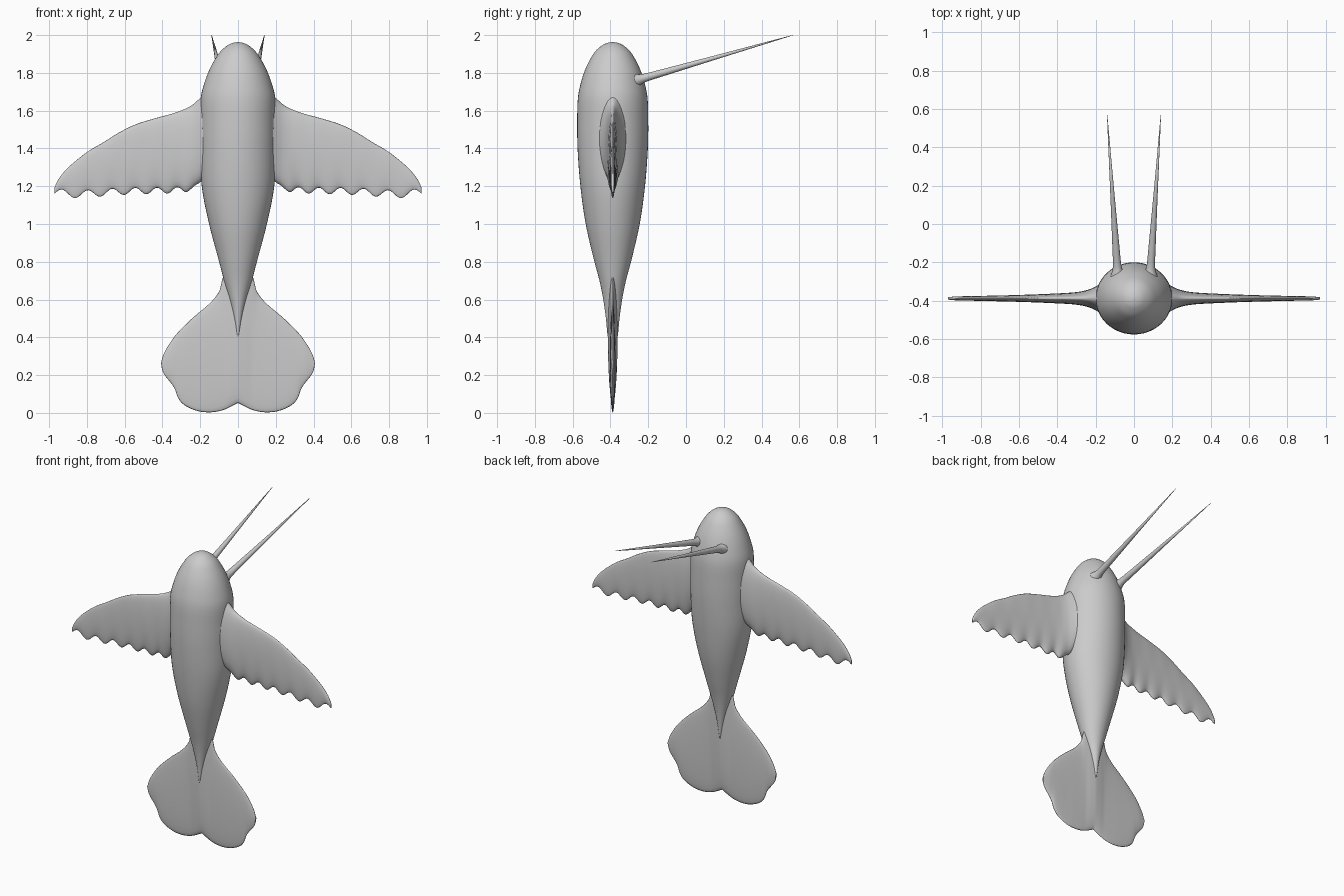
import bpy, bmesh
from math import sin, cos, pi, sqrt
from mathutils import Vector

if "Cube" in bpy.data.objects:
    bpy.data.objects.remove(bpy.data.objects["Cube"])

CY = -0.388  # depth of the body's centre line


def curve(pts):
    """Smooth function through (position, value) points."""
    n = len(pts)
    slope = []
    for i in range(n):
        a, b = pts[max(i - 1, 0)], pts[min(i + 1, n - 1)]
        slope.append((b[1] - a[1]) / (b[0] - a[0]))

    def f(x):
        x = min(max(x, pts[0][0]), pts[-1][0])
        i = 0
        while i < n - 2 and x > pts[i + 1][0]:
            i += 1
        (x0, y0), (x1, y1) = pts[i], pts[i + 1]
        h = x1 - x0
        t = (x - x0) / h
        return (y0 * (1 + 2 * t) * (1 - t) ** 2 + slope[i] * h * t * (1 - t) ** 2
                + y1 * t * t * (3 - 2 * t) + slope[i + 1] * h * t * t * (t - 1))
    return f


def loft(name, rings, cap_start=True, mirror=False):
    """Skin a list of closed rings of equal length."""
    bm = bmesh.new()
    rows = [[bm.verts.new(p) for p in r] for r in rings]
    n = len(rows[0])
    for a, b in zip(rows, rows[1:]):
        for i in range(n):
            j = (i + 1) % n
            bm.faces.new((a[i], a[j], b[j], b[i]))
    if cap_start:
        bm.faces.new(rows[0][::-1])
    bm.faces.new(rows[-1])
    bmesh.ops.recalc_face_normals(bm, faces=bm.faces)
    me = bpy.data.meshes.new(name)
    bm.to_mesh(me)
    bm.free()
    ob = bpy.data.objects.new(name, me)
    bpy.context.collection.objects.link(ob)
    for p in me.polygons:
        p.use_smooth = True
    if mirror:
        m = ob.modifiers.new("mirror", 'MIRROR')
        m.use_clip = True
    return ob


def fin_rings(xs, top, bottom, thick, n=32):
    """Thin oval sections, spanning bottom to top, at each x."""
    out = []
    for x in xs:
        t, b, h = top(x), bottom(x), thick(x)
        out.append([(x, CY + h * sin(2 * pi * i / n),
                     (t + b) / 2 + (t - b) / 2 * cos(2 * pi * i / n)) for i in range(n)])
    return out


# Body: oval sections stacked up the z axis
body = [(0.345, .002, .012), (0.40, .009, .026), (0.5, .024, .036), (0.6, .045, .050),
        (0.7, .074, .070), (0.8, .100, .097), (1.0, .153, .143), (1.2, .192, .171),
        (1.4, .2, .186), (1.55, .2, .188), (1.67, .197, .184), (1.75, .177, .168),
        (1.82, .150, .145), (1.88, .117, .115), (1.92, .087, .087), (1.95, .049, .049),
        (1.96, .023, .023), (1.963, .003, .003)]
rx = curve([(z, a) for z, a, _ in body])
ry = curve([(z, b) for z, _, b in body])
zs = [0.345 + 1.618 * sin(pi / 2 * i / 70) for i in range(71)]
loft("body", [[(rx(z) * cos(2 * pi * i / 48), CY + ry(z) * sin(2 * pi * i / 48), z)
               for i in range(48)] for z in zs])

# Wings: curved leading edge, scalloped trailing edge
wing_top = curve([(.1, 1.72), (.17, 1.695), (.2, 1.667), (.25, 1.625), (.33, 1.59), (.43, 1.562),
                  (.54, 1.528), (.63, 1.484), (.71, 1.434), (.79, 1.387), (.857, 1.336),
                  (.91, 1.288), (.94, 1.252), (.96, 1.22), (.971, 1.193)])
wing_base = curve([(.1, 1.25), (.18, 1.235), (.21, 1.213), (.25, 1.187), (.35, 1.178),
                   (.6, 1.172), (.86, 1.157), (.971, 1.165)])
wing_thick = curve([(.1, .09), (.17, .078), (.2, .062), (.24, .045), (.3, .033), (.4, .026),
                    (.6, .018), (.8, .013), (.93, .010), (.971, .006)])


def wing_bottom(x):
    k = (-0.1 + sqrt(0.01 + 0.0148 * (x - 0.27))) / 0.0074
    fade = min(1, max(0, (x - 0.2) / 0.08))
    return wing_base(x) - (0.013 + 0.008 * x) * fade * cos(2 * pi * k)


loft("wings", fin_rings([.12 + .851 * i / 110 for i in range(111)],
                        wing_top, wing_bottom, wing_thick), mirror=True)

# Tail: wide two-lobed fin
tail_top = curve([(0, .80), (.06, .765), (.085, .70), (.095, .655), (.12, .613), (.16, .57),
                  (.22, .52), (.275, .47), (.33, .412), (.37, .355), (.395, .308), (.407, .268)])
tail_bottom = curve([(0, .053), (.063, .021), (.11, .007), (.16, .003), (.21, .009), (.265, .030),
                     (.30, .055), (.32, .085), (.33, .115), (.344, .143), (.366, .172),
                     (.388, .200), (.402, .23), (.407, .262)])
tail_thick = curve([(0, .026), (.04, .022), (.08, .017), (.2, .015), (.35, .012), (.407, .005)])
loft("tail", fin_rings([.407 * sin(pi / 2 * i / 60) for i in range(61)],
                       tail_top, tail_bottom, tail_thick), cap_start=False, mirror=True)

# Antennae: long spikes with a small flare at the base
start, tip = Vector((.083, -.29, 1.753)), Vector((.14, .567, 2.0))
axis = (tip - start).normalized()
side = axis.orthogonal().normalized()
up = axis.cross(side)
rings = []
for t, r in [(0, .045), (.03, .037), (.055, .027), (.08, .0225), (.12, .0205), (.5, .0115), (1, .001)]:
    c = start.lerp(tip, t)
    rings.append([c + r * (side * cos(2 * pi * i / 20) + up * sin(2 * pi * i / 20)) for i in range(20)])
loft("antennae", rings, mirror=True)
